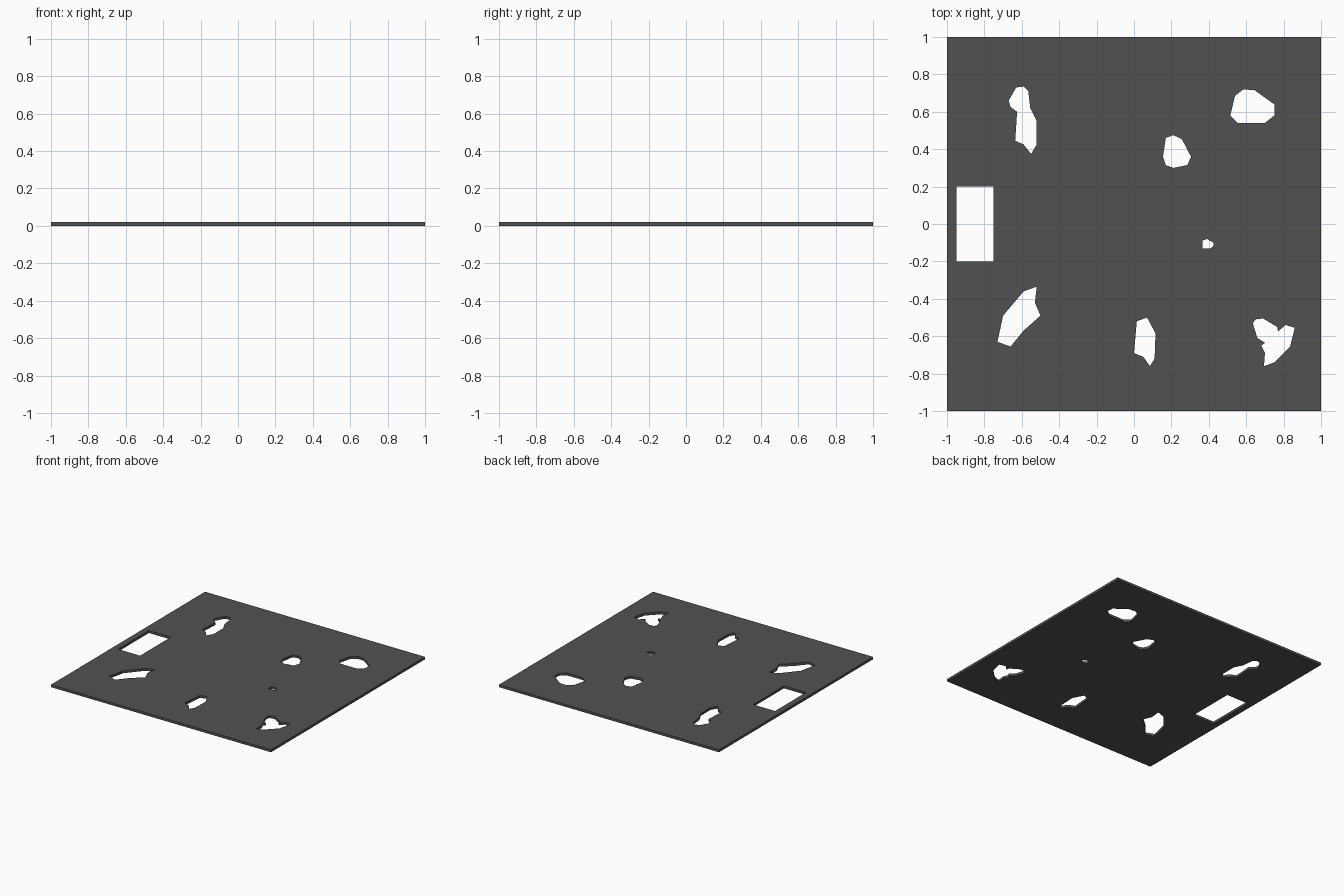
import bpy

if "Cube" in bpy.data.objects:
    bpy.data.objects.remove(bpy.data.objects["Cube"])

THICK = 0.02


def rect(x0, x1, y0, y1):
    return [(x0, y0), (x1, y0), (x1, y1), (x0, y1)]


# Outlines of the cut-outs in the plate
slot = rect(-.95, -.75, -.2, .2)
back_left = [(-.63, .73), (-.59, .735), (-.565, .71), (-.555, .62), (-.52, .55), (-.52, .425),
             (-.55, .375), (-.59, .425), (-.635, .445), (-.625, .60), (-.66, .625), (-.67, .66)]
front_left = [(-.52, -.335), (-.53, -.42), (-.50, -.49), (-.59, -.57),
              (-.66, -.655), (-.73, -.63), (-.70, -.49), (-.59, -.36)]
front_middle = [(.015, -.52), (.07, -.50), (.115, -.585), (.11, -.72),
                (.085, -.76), (.05, -.71), (0, -.69)]
front_right = [(.635, -.53), (.65, -.51), (.69, -.505), (.765, -.55), (.77, -.575), (.81, -.54),
               (.86, -.555), (.835, -.655), (.75, -.74), (.695, -.76), (.70, -.69),
               (.68, -.65), (.70, -.635), (.66, -.61)]
small = [(.365, -.09), (.39, -.08), (.425, -.10), (.425, -.115), (.41, -.13), (.365, -.13)]
middle = [(.17, .46), (.21, .475), (.255, .455), (.305, .36),
          (.285, .315), (.21, .30), (.17, .315), (.155, .36)]
back_right = [(.54, .685), (.585, .72), (.645, .715), (.75, .64),
              (.75, .58), (.70, .54), (.555, .54), (.515, .58)]

# Plate: filled outline with holes, extruded to its thickness
curve = bpy.data.curves.new("floor_plate", 'CURVE')
curve.dimensions = '2D'
curve.fill_mode = 'BOTH'
curve.extrude = THICK / 2
for outline in (rect(-1, 1, -1, 1), slot, back_left, front_left, front_middle,
                front_right, small, middle, back_right):
    spline = curve.splines.new('POLY')
    spline.points.add(len(outline) - 1)
    for point, (x, y) in zip(spline.points, outline):
        point.co = (x, y, 0, 1)
    spline.use_cyclic_u = True

plate = bpy.data.objects.new("floor_plate", curve)
plate.location.z = THICK / 2
bpy.context.collection.objects.link(plate)

# Convert to a flat-shaded mesh
plate.select_set(True)
bpy.context.view_layer.objects.active = plate
bpy.ops.object.convert(target='MESH')
plate = bpy.context.object
bpy.ops.object.mode_set(mode='EDIT')
bpy.ops.mesh.select_all(action='SELECT')
bpy.ops.mesh.remove_doubles(threshold=0.0005)
bpy.ops.mesh.normals_make_consistent(inside=False)
bpy.ops.object.mode_set(mode='OBJECT')
bpy.ops.object.shade_flat()

# Dark grey colour
grey = bpy.data.materials.new("dark grey")
grey.diffuse_color = (0.08, 0.086, 0.085, 1)
grey.use_nodes = True
grey.node_tree.nodes["Principled BSDF"].inputs["Base Color"].default_value = grey.diffuse_color
plate.data.materials.clear()
plate.data.materials.append(grey)
